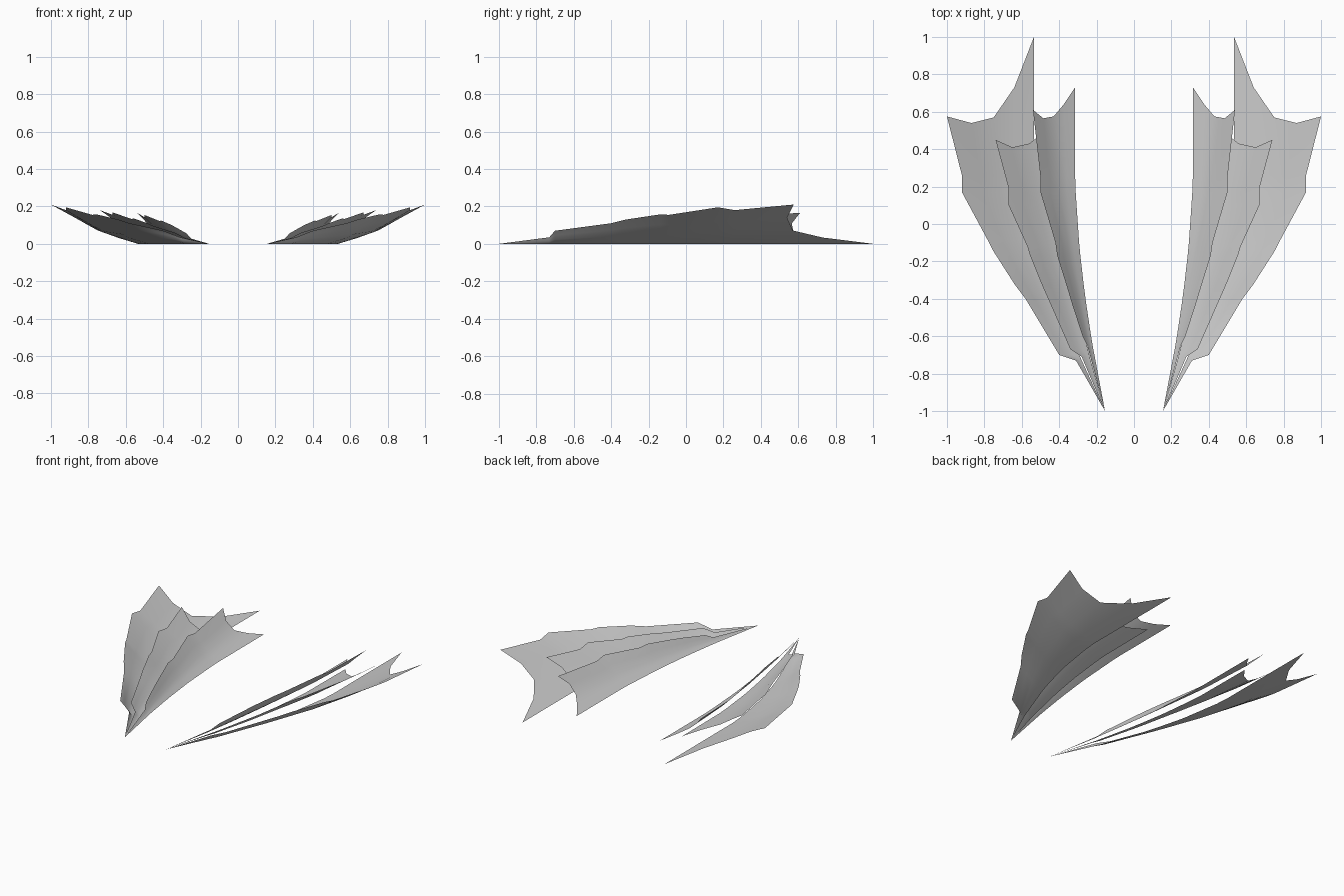
import bpy, bmesh

if "Cube" in bpy.data.objects:
    bpy.data.objects.remove(bpy.data.objects["Cube"])

ROOT = (0.155, -1.0)
# shared height of the outer edge at each station, and cupping across the blade
EDGE_Z = (.035, .07, .11, .13, .157, .155, .195, .18, .21)
CUP_X = (0, .25, .48, .73, 1)
CUP_Z = (0, .16, .34, .66, 1)


def inner_x(y, tip_x):
    # inner edge sweeps out from the root, then runs straight back
    t = min((y + 1) / 1.3, 1)
    return ROOT[0] + (tip_x - ROOT[0]) * (1 - (1 - t) ** 1.7)


def blade(name, outer, rear, z_scale):
    """Cupped sheet: pointed root, outer edge stations, scalloped rear row."""
    tip_x = rear[0][0]
    bm = bmesh.new()
    rows = []
    for i, (ox, oy) in enumerate(outer):
        h = EDGE_Z[i] * z_scale
        ix = inner_x(oy, tip_x)
        rows.append([bm.verts.new((ix + (ox - ix) * u, oy, h * v))
                     for u, v in zip(CUP_X, CUP_Z)])
    rows.append([bm.verts.new((x, y, EDGE_Z[-1] * z_scale * v))
                 for (x, y), v in zip(rear, CUP_Z)])
    root = bm.verts.new((*ROOT, 0))
    for a, b in zip(rows[0], rows[0][1:]):
        bm.faces.new((root, b, a))
    for lo, hi in zip(rows, rows[1:]):
        for k in range(len(lo) - 1):
            bm.faces.new((lo[k], lo[k + 1], hi[k + 1], hi[k]))
    bmesh.ops.recalc_face_normals(bm, faces=bm.faces)
    if sum(f.normal.z for f in bm.faces) < 0:
        bmesh.ops.reverse_faces(bm, faces=bm.faces)
    me = bpy.data.meshes.new(name)
    bm.to_mesh(me)
    bm.free()
    ob = bpy.data.objects.new(name, me)
    bpy.context.collection.objects.link(ob)
    # second wing on the other side
    ob.modifiers.new("mirror", 'MIRROR').use_mirror_merge = False
    bpy.ops.object.select_all(action='DESELECT')
    ob.select_set(True)
    bpy.context.view_layer.objects.active = ob
    bpy.ops.object.shade_smooth_by_angle(angle=0.6)


# large lower blade
blade("lower_wing_blade",
      [(.31, -.73), (.40, -.70), (.58, -.40), (.64, -.32), (.755, -.14),
       (.78, -.09), (.92, .17), (.92, .26)],
      [(.535, 1.0), (.64, .73), (.75, .57), (.87, .54), (1.0, .575)], 1)

# middle blade
blade("middle_wing_blade",
      [(.28, -.71), (.34, -.67), (.45, -.42), (.49, -.33), (.555, -.17),
       (.57, -.12), (.67, .10), (.67, .19)],
      [(.39, .60), (.47, .50), (.56, .43), (.65, .41), (.74, .45)], .86)

# small upper blade
blade("upper_wing_blade",
      [(.25, -.65), (.275, -.60), (.33, -.43), (.36, -.33), (.41, -.17),
       (.42, -.10), (.50, .17), (.50, .25)],
      [(.315, .73), (.375, .64), (.43, .575), (.485, .565), (.54, .61)], .79)
